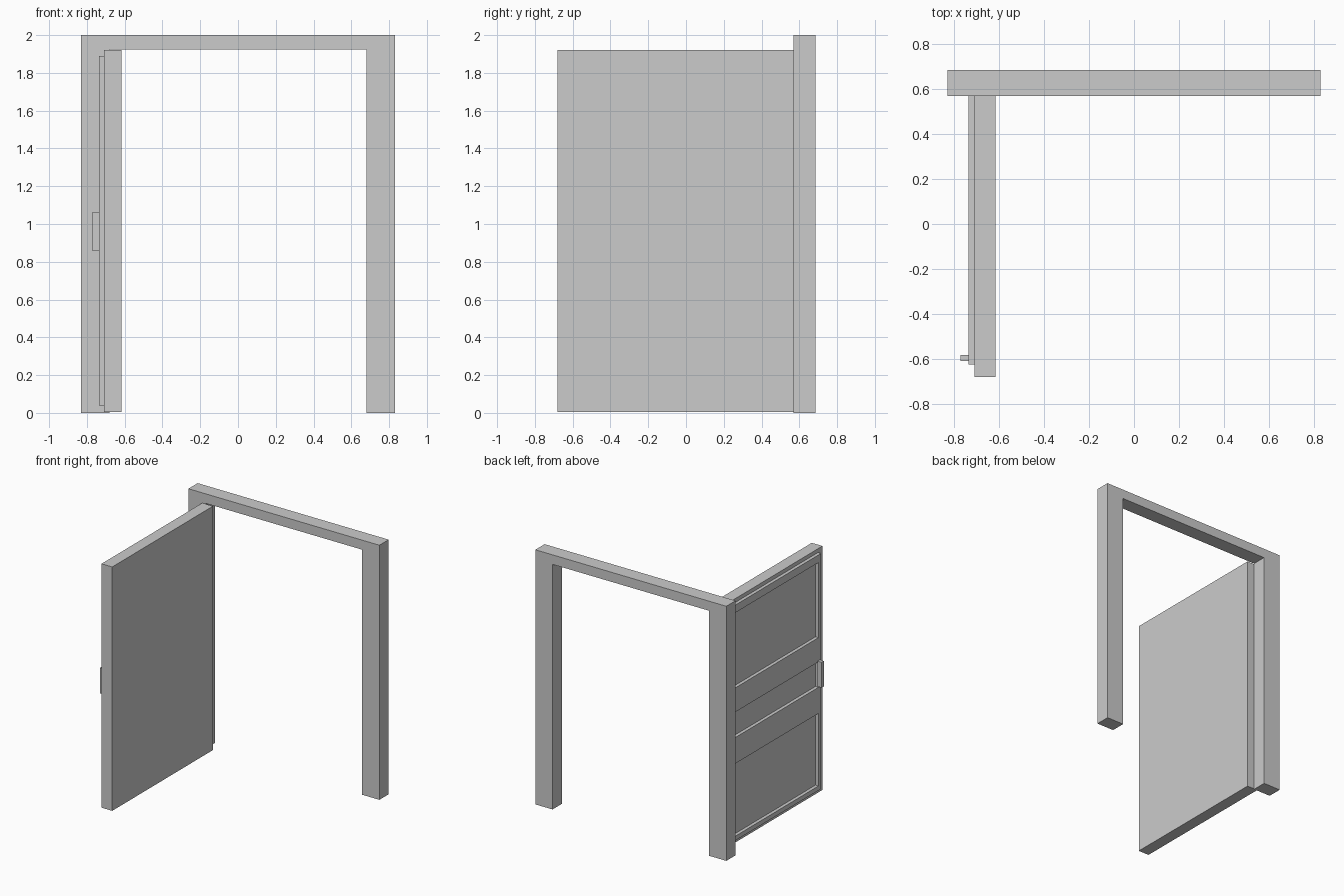
import bpy, bmesh
from mathutils import Vector

cube = bpy.data.objects.get("Cube")
if cube:
    bpy.data.objects.remove(cube, do_unlink=True)

grey = bpy.data.materials.new("plain_grey")
grey.use_nodes = True
grey.diffuse_color = (0.6, 0.6, 0.6, 1)
grey.node_tree.nodes["Principled BSDF"].inputs["Base Color"].default_value = (0.6, 0.6, 0.6, 1)


def finish(name, bm):
    bmesh.ops.recalc_face_normals(bm, faces=bm.faces)
    mesh = bpy.data.meshes.new(name)
    bm.to_mesh(mesh)
    bm.free()
    mesh.materials.append(grey)
    obj = bpy.data.objects.new(name, mesh)
    bpy.context.collection.objects.link(obj)
    return obj


def extrude(bm, offset):
    """Thicken every face of a flat sheet into a closed solid."""
    geom = bmesh.ops.extrude_face_region(bm, geom=bm.faces[:], use_keep_orig=True)["geom"]
    verts = [g for g in geom if isinstance(g, bmesh.types.BMVert)]
    bmesh.ops.translate(bm, verts=verts, vec=offset)


def box(name, low, high):
    low, high = Vector(low), Vector(high)
    bm = bmesh.new()
    bmesh.ops.create_cube(bm, size=1)
    for v in bm.verts:
        v.co = (low + high) / 2 + v.co * (high - low)
    return finish(name, bm)


# Door frame: one upside-down U profile, extruded through the wall
half = [(0.83, 2), (0.83, 0), (0.68, 0), (0.68, 1.925)]
outline = half + [(-x, z) for x, z in reversed(half)]
bm = bmesh.new()
bm.faces.new([bm.verts.new((x, 0.57, z)) for x, z in outline])
extrude(bm, (0, 0.115, 0))
finish("door_frame", bm)

# Open door slab
box("door_slab", (-0.71, -0.68, 0.004), (-0.617, 0.57, 1.92))

# Raised stiles and rails: a grid of cells with three panel openings left out
ys = [-0.625, -0.592, 0.535, 0.57]
zs = [0.04, 0.075, 0.645, 0.85, 1.05, 1.24, 1.83, 1.89]
bm = bmesh.new()
grid = [[bm.verts.new((-0.706, y, z)) for z in zs] for y in ys]
for i in range(len(ys) - 1):
    for j in range(len(zs) - 1):
        if i == 1 and j % 2 == 1:
            continue
        bm.faces.new((grid[i][j], grid[i + 1][j], grid[i + 1][j + 1], grid[i][j + 1]))
extrude(bm, (-0.03, 0, 0))
bmesh.ops.dissolve_limit(bm, angle_limit=0.01, verts=bm.verts[:], edges=bm.edges[:])
finish("door_panel_rails", bm)

# Pull handle
box("door_handle", (-0.772, -0.61, 0.86), (-0.734, -0.582, 1.06))
